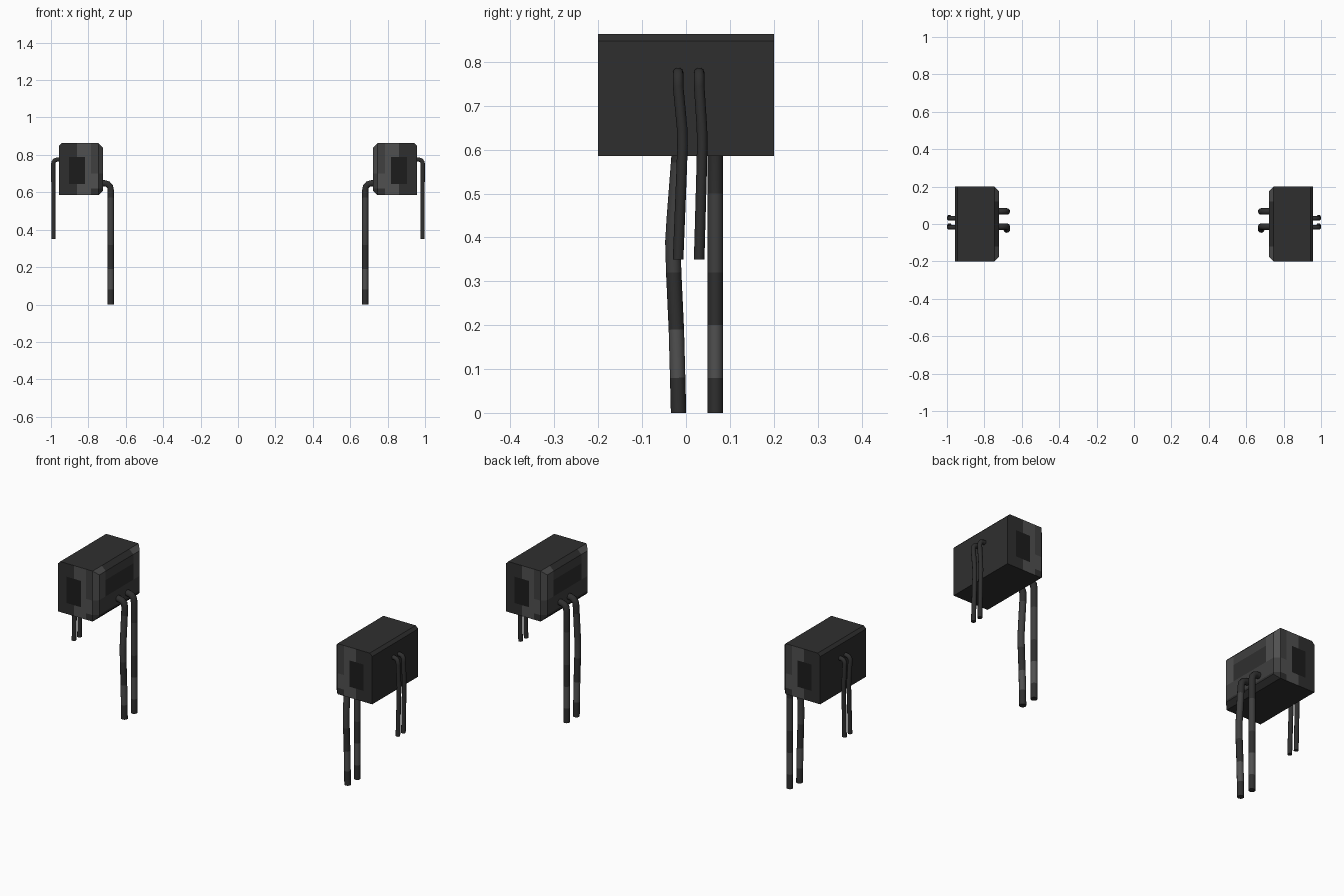
import bpy, bmesh, math
from mathutils import Vector

if "Cube" in bpy.data.objects:
    bpy.data.objects.remove(bpy.data.objects["Cube"])


def material(name, v):
    m = bpy.data.materials.new(name)
    m.diffuse_color = (v, v, v, 1)
    m.use_nodes = True
    m.node_tree.nodes["Principled BSDF"].inputs["Base Color"].default_value = m.diffuse_color
    return m


MATS = [material("dark grey", 0.028), material("mid grey", 0.05),
        material("light grey", 0.08), material("near black", 0.012)]
DARK, MID, LIGHT, BLACK = range(4)


def finish(bm, name, smooth=False):
    """Make an object and mirror it to the other side of x = 0."""
    bmesh.ops.recalc_face_normals(bm, faces=bm.faces)
    me = bpy.data.meshes.new(name)
    bm.to_mesh(me)
    bm.free()
    for m in MATS:
        me.materials.append(m)
    ob = bpy.data.objects.new(name, me)
    bpy.context.collection.objects.link(ob)
    ob.modifiers.new("mirror", 'MIRROR').use_mirror_merge = False
    if smooth:
        bpy.context.view_layer.objects.active = ob
        ob.select_set(True)
        bpy.ops.object.shade_smooth_by_angle(angle=math.radians(50))
        ob.select_set(False)
    return ob


def add_box(bm, x0, x1, y0, y1, z0, z1):
    vs = bmesh.ops.create_cube(bm, size=1)["verts"]
    for v in vs:
        v.co = Vector(((x0 + x1) / 2 + v.co.x * (x1 - x0),
                       (y0 + y1) / 2 + v.co.y * (y1 - y0),
                       (z0 + z1) / 2 + v.co.z * (z1 - z0)))
    return vs


# --- box housing with chamfered inner side and recessed vents front and back
X0, X1, Z0, Z1 = 0.722, 0.958, 0.585, 0.863
VX0, VX1, VZ0, VZ1 = 0.818, 0.904, 0.645, 0.79
bm = bmesh.new()
add_box(bm, X0, X1, -0.2, 0.2, Z0, Z1)
inner = [e for e in bm.edges if all(v.co.x < X0 + 0.01 for v in e.verts)]
bmesh.ops.bevel(bm, geom=inner, offset=0.024, segments=1, affect='EDGES')
top = [e for e in bm.edges if all(v.co.x > X1 - 0.01 and v.co.z > Z1 - 0.01 for v in e.verts)]
bmesh.ops.bevel(bm, geom=top, offset=0.015, segments=1, affect='EDGES')

# cuts that outline the camouflage patches and the vents
cuts = [(0, x) for x in (0.785, VX0, 0.86, VX1)]
cuts += [(1, y) for y in (-0.12, 0.12)]
cuts += [(2, z) for z in (0.62, VZ0, 0.70, VZ1)]
for axis, pos in cuts:
    co, no = Vector(), Vector()
    co[axis], no[axis] = pos, 1
    bmesh.ops.bisect_plane(bm, geom=bm.verts[:] + bm.edges[:] + bm.faces[:],
                           plane_co=co, plane_no=no)
bm.normal_update()


def patch(c, n):
    if abs(n.y) > 0.9:                      # front and back
        if c.x > 0.86:
            return DARK
        if c.x > 0.785:
            return LIGHT
        return MID if c.z > 0.70 else LIGHT if c.z > 0.62 else DARK
    if n.x < -0.4 and n.z > -0.3:           # inner side and its chamfers
        if c.z < 0.62:
            return DARK
        if n.z > 0.3:
            return LIGHT if abs(c.y) > 0.12 else DARK
        if abs(c.y) > 0.12:
            return LIGHT if c.z > 0.70 else MID
        return DARK if 0.70 < c.z < 0.79 else MID
    return DARK


vents = {-1: [], 1: []}
for f in bm.faces:
    c = f.calc_center_median()
    f.material_index = patch(c, f.normal)
    if abs(f.normal.y) > 0.9 and VX0 < c.x < VX1 and VZ0 < c.z < VZ1:
        vents[1 if c.y > 0 else -1].append(f)
for side, faces in vents.items():
    for f in faces:
        f.material_index = BLACK
    geom = bmesh.ops.extrude_face_region(bm, geom=faces)["geom"]
    bmesh.ops.translate(bm, vec=(0, -side * 0.02, 0),
                        verts=[g for g in geom if isinstance(g, bmesh.types.BMVert)])
finish(bm, "housing")

# --- tilted vent slats
bm = bmesh.new()
for side in (-1, 1):
    for i in range(5):
        z = VZ0 + (i + 0.5) * (VZ1 - VZ0) / 5
        y = side * 0.19
        vs = add_box(bm, VX0, VX1, y - 0.009, y + 0.009, z - 0.006, z + 0.006)
        for v in vs:
            v.co.z -= (v.co.y - y) * side * 0.7
for f in bm.faces:
    f.material_index = MID
finish(bm, "vent_slats")


# --- hoses: round tubes swept along a path, with lighter bands by height
def hose(name, path, radius, bands=(), sides=10):
    pts = [Vector(p) for p in path]
    bm = bmesh.new()
    rings = []
    for i, p in enumerate(pts):
        a, b = pts[max(i - 1, 0)], pts[min(i + 1, len(pts) - 1)]
        t = (b - a).normalized()
        if i == len(pts) - 1:
            t = Vector((0, 0, -1))          # flat cut at the lower end
        v = t.cross(Vector((0, 1, 0))).normalized()
        u = v.cross(t)
        rings.append([bm.verts.new(p + radius * (u * math.cos(k) + v * math.sin(k)))
                      for k in (2 * math.pi * j / sides for j in range(sides))])
    for i in range(len(rings) - 1):
        z = (pts[i].z + pts[i + 1].z) / 2
        for j in range(sides):
            k = (j + 1) % sides
            f = bm.faces.new((rings[i][j], rings[i][k], rings[i + 1][k], rings[i + 1][j]))
            f.material_index = next((m for lo, hi, m in bands if lo < z < hi), DARK)
    bm.faces.new(rings[0])
    bm.faces.new(rings[-1])
    finish(bm, name, True)


def inner_bend(y):
    return [(0.745, y, 0.648), (0.712, y, 0.648), (0.695, y, 0.643),
            (0.684, y, 0.63), (0.68, y, 0.61)]


hose("inner_hose_bent", inner_bend(-0.014) +
     [(0.68, -0.017, 0.57), (0.68, -0.027, 0.44), (0.68, -0.03, 0.39),
      (0.68, -0.028, 0.32), (0.68, -0.022, 0.19), (0.68, -0.019, 0.08),
      (0.68, -0.017, 0)], 0.0175, [(0.32, 0.57, MID), (0.08, 0.19, LIGHT)])
hose("inner_hose_straight", inner_bend(0.067) +
     [(0.68, 0.067, z) for z in (0.5, 0.32, 0.2, 0.08, 0)],
     0.0175, [(0.08, 0.2, LIGHT), (0.32, 0.5, MID)])

for name, y, dy in (("outer_hose_front", -0.018, 0.01), ("outer_hose_back", 0.03, 0.007)):
    hose(name, [(0.945, y, 0.775), (0.968, y, 0.775), (0.98, y, 0.771), (0.987, y, 0.76),
                (0.988, y, 0.745), (0.987, y + dy * 0.9, 0.65), (0.987, y + dy, 0.61),
                (0.987, y + dy * 0.8, 0.55), (0.987, y, 0.35)], 0.012)
